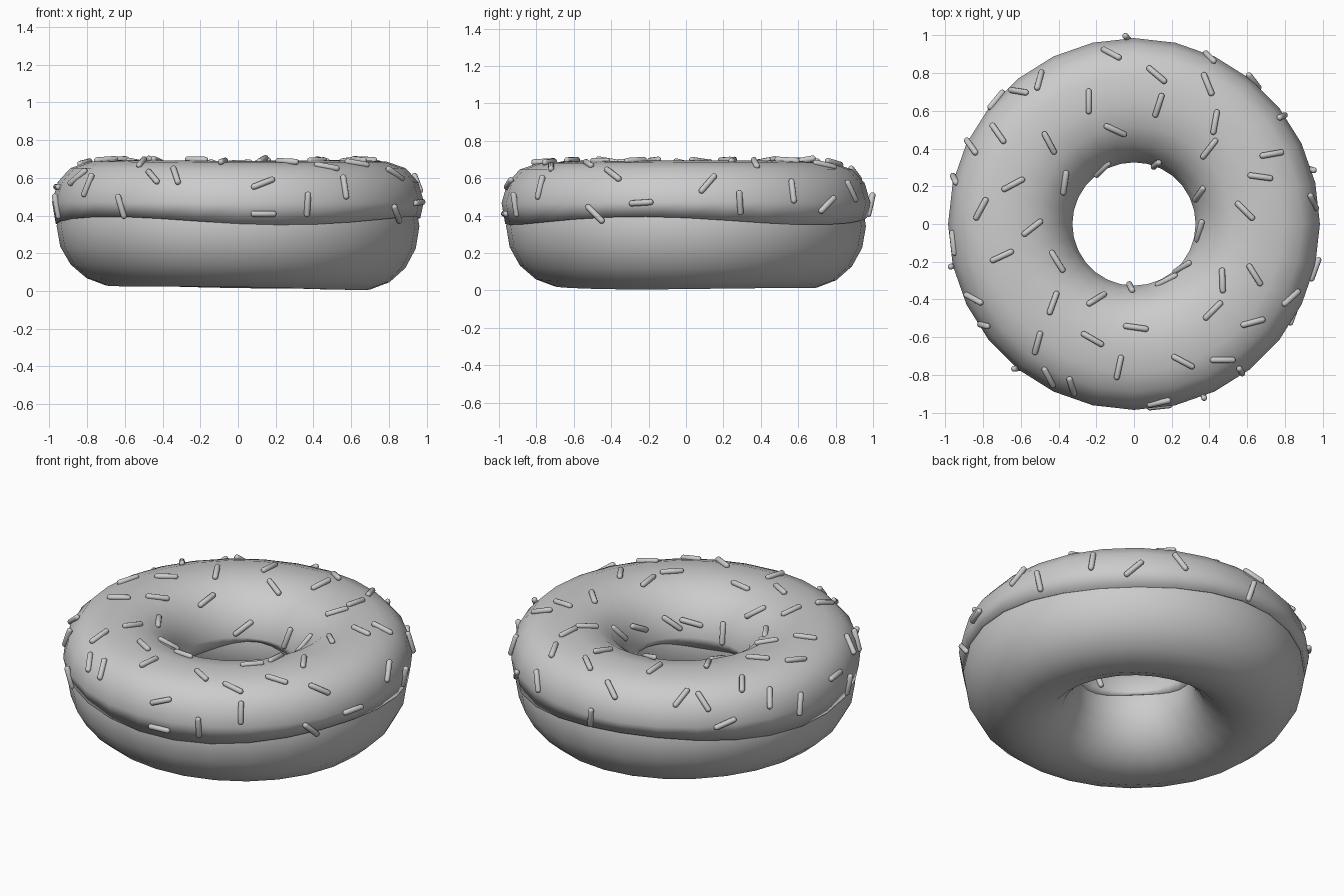
import bpy, bmesh
from math import cos, sin, radians, pi, tau
from mathutils import Vector, Matrix
from mathutils.bvhtree import BVHTree

if "Cube" in bpy.data.objects:
    bpy.data.objects.remove(bpy.data.objects["Cube"])

SEG = 28


def finish(bm, name):
    bmesh.ops.recalc_face_normals(bm, faces=bm.faces)
    for f in bm.faces:
        f.smooth = True
    me = bpy.data.meshes.new(name)
    bm.to_mesh(me)
    ob = bpy.data.objects.new(name, me)
    bpy.context.collection.objects.link(ob)
    return ob


def lathe(profile, wobble):
    """Closed (r, z) profile turned around z, with a wobble per point."""
    bm = bmesh.new()
    rings = []
    for i in range(SEG):
        t = tau * i / SEG
        ring = []
        for j, (r, z) in enumerate(profile):
            x, y = r * cos(t), r * sin(t)
            ring.append(bm.verts.new((x, y, z + wobble(j, x, z, t))))
        rings.append(ring)
    n = len(profile)
    for i in range(SEG):
        a, b = rings[i], rings[(i + 1) % SEG]
        for j in range(n):
            k = (j + 1) % n
            bm.faces.new((a[j], b[j], b[k], a[k]))
    return bm


# Dough: slightly uneven ring
dough_profile = [(0.645 + 0.317 * cos(tau * j / 18), 0.343 + 0.337 * sin(tau * j / 18))
                 for j in range(18)]


def dough_wobble(j, x, z, t):
    return max(0, 0.35 - z) / 0.35 * (0.007 - 0.016 * x + 0.003 * sin(3 * t))


finish(lathe(dough_profile, dough_wobble), "dough")

# Icing: shell over the top half with a wavy lower edge
icing_profile = [(0.967, 0.372), (0.986, 0.47), (0.956, 0.575), (0.89, 0.648), (0.79, 0.683),
                 (0.645, 0.692), (0.52, 0.67), (0.425, 0.61), (0.357, 0.52), (0.327, 0.42),
                 (0.328, 0.375), (0.345, 0.38), (0.38, 0.50), (0.46, 0.60), (0.645, 0.66),
                 (0.82, 0.60), (0.91, 0.50), (0.945, 0.38)]


def icing_wobble(j, x, z, t):
    if z < 0.4:
        return -0.022 * cos(3 * (t - radians(285)))
    return 0.003 * sin(2 * t + 1)


icing_bm = lathe(icing_profile, icing_wobble)
finish(icing_bm, "icing")
tree = BVHTree.FromBMesh(icing_bm)

# Sprinkles: small capsules laid on the icing
sprinkles = bmesh.new()


def sprinkle(origin, ray, direction):
    hit, normal, _, _ = tree.ray_cast(Vector(origin), Vector(ray))
    if hit is None:
        return
    if normal.dot(Vector(ray)) > 0:
        normal = -normal
    d = Vector(direction)
    if abs(ray[2]) > 0.5:
        # keep the heading as seen from above
        d.z = -(d.x * normal.x + d.y * normal.y) / max(normal.z, 0.05)
    else:
        d -= normal * d.dot(normal)
    d.normalize()
    side = normal.cross(d)
    rot = Matrix((side, normal, d)).transposed()
    verts = bmesh.ops.create_uvsphere(sprinkles, u_segments=10, v_segments=7,
                                      radius=0.0165)["verts"]
    for v in verts:
        v.co.z += 0.052 if v.co.z > 0 else -0.052
        v.co = hit + normal * 0.006 + rot @ v.co


# x, y, heading seen from above
TOP = [(-.5, .76, 75), (-.12, .9, -28), (.12, .79, -40), (.39, .74, -68), (.13, .63, 72),
       (-.24, .65, 90), (-.72, .48, -55), (-.45, .43, -62), (-.1, .5, -25), (.43, .54, 80),
       (.4, .4, 52), (.73, .37, 10), (.67, .25, -8), (-.86, .41, -55), (-.64, .21, 28),
       (-.37, .22, 82), (-.81, .08, 62), (-.54, -.02, 38), (.59, .07, -45), (.35, .16, 55),
       (-.7, -.17, 25), (-.41, -.2, -58), (-.43, -.42, 70), (-.2, -.4, 32), (.01, -.55, -8),
       (-.22, -.61, -30), (-.08, -.76, 78), (-.51, -.63, 75), (-.45, -.81, -62),
       (.26, -.73, -28), (.42, -.46, 45), (.47, -.3, 92), (.64, -.27, -58), (.63, -.52, 15),
       (.47, -.72, 0), (.83, -.39, 42), (.12, .32, 40), (.4, .88, -45)]
for x, y, a in TOP:
    sprinkle((x, y, 2), (0, 0, -1), (cos(radians(a)), sin(radians(a)), 0))

# angle around, height, tilt seen from outside
SIDE = [(231, .45, -80), (278, .57, 22), (278, .41, 0), (292, .46, 90), (306, .55, 90),
        (249, .61, -70), (214, .56, 75), (330, .41, -45), (346, .47, 5), (7, .57, 50),
        (17, .47, -83), (36, .53, 88), (50, .46, 40), (92, .46, 80), (166, .5, 75),
        (186, .55, 0), (193, .45, 90), (205, .6, 60), (131, .6, -70), (138, .48, 20)]
INNER = [(-6, .52, 30), (-93, .47, 80), (-60, .5, 15), (-42, .5, 40), (120, .47, -40)]
for group, inside in ((SIDE, False), (INNER, True)):
    for t, z, a in group:
        t, a = radians(t), radians(a)
        out = Vector((cos(t), sin(t), 0))
        along = Vector((-sin(t) * cos(a), cos(t) * cos(a), sin(a)))
        start = out * (0 if inside else 2) + Vector((0, 0, z))
        sprinkle(start, out if inside else -out, along)

finish(sprinkles, "sprinkles")
icing_bm.free()
sprinkles.free()
